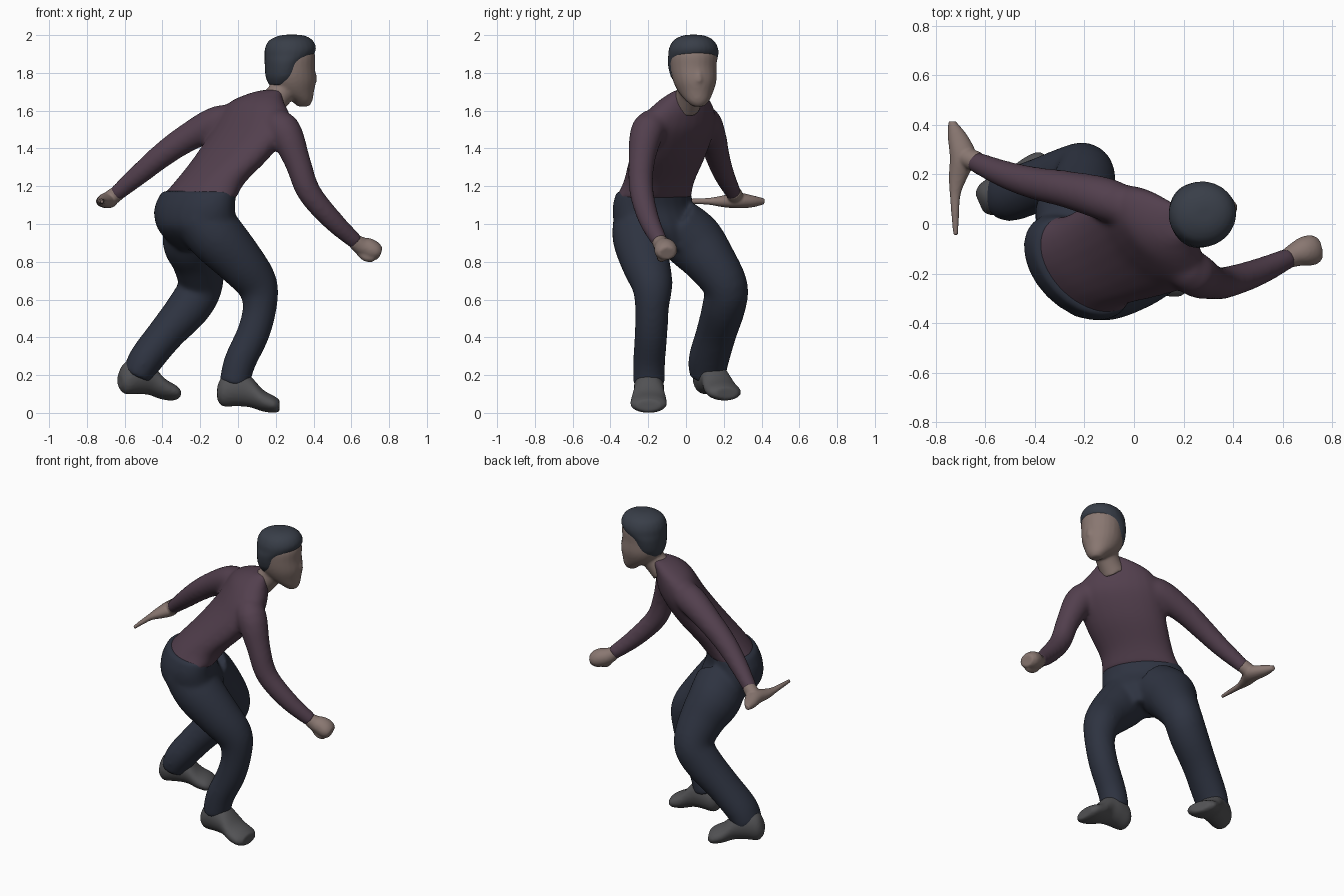
import bpy, bmesh, math
from mathutils import Vector


def material(name, rgb):
    m = bpy.data.materials.new(name)
    m.diffuse_color = (*rgb, 1)
    return m


SHIRT = material("plum cloth", (0.085, 0.05, 0.075))
NAVY = material("navy cloth", (0.027, 0.033, 0.052))
SKIN = material("skin", (0.25, 0.185, 0.165))
HAIR = material("dark hair", (0.04, 0.048, 0.065))
SHOE = material("grey leather", (0.085, 0.085, 0.09))
UP = (0, 0, 1)
BODY_SIDE = (0.7, -0.7, 0)      # twisted line through shoulders and hips
HEAD_SIDE = (0.2, -0.98, 0)


def loft(bm, rings, side=(0, 1, 0), axis=None, seg=24, sub=4):
    """Smooth closed tube through rings (x, y, z, half width, half depth)."""
    keys = [Vector(r if len(r) == 5 else (*r, r[3])) for r in rings]
    pts = []
    for i in range(len(keys) - 1):
        p0, p1, p2 = keys[max(i - 1, 0)], keys[i], keys[i + 1]
        p3 = keys[min(i + 2, len(keys) - 1)]
        for k in range(sub):
            t = k / sub
            pts.append((p1 * 2 + (p2 - p0) * t + (p0 * 2 - p1 * 5 + p2 * 4 - p3) * t * t
                        + (p1 * 3 - p0 - p2 * 3 + p3) * t ** 3) * 0.5)
    pts.append(keys[-1])
    loops = []
    for i, p in enumerate(pts):
        a, b = pts[max(i - 1, 0)], pts[min(i + 1, len(pts) - 1)]
        n = Vector(axis).normalized() if axis else Vector((b - a)[:3]).normalized()
        u = Vector(side)
        u = (u - n * u.dot(n)).normalized()
        v = n.cross(u)
        c = Vector(p[:3])
        loops.append([bm.verts.new(c + u * p[3] * math.cos(w) + v * p[4] * math.sin(w))
                      for w in (2 * math.pi * k / seg for k in range(seg))])
    for r, s in zip(loops, loops[1:]):
        for k in range(seg):
            j = (k + 1) % seg
            bm.faces.new((r[k], r[j], s[j], s[k]))
    bm.faces.new(loops[0][::-1])
    bm.faces.new(loops[-1])


def finish(bm, name, mat, voxel=0.012, smooth=4):
    """Fuse the overlapping tubes into one smooth skin."""
    bmesh.ops.recalc_face_normals(bm, faces=bm.faces)
    me = bpy.data.meshes.new(name)
    bm.to_mesh(me)
    bm.free()
    me.materials.append(mat)
    me.polygons.foreach_set("use_smooth", [True] * len(me.polygons))
    ob = bpy.data.objects.new(name, me)
    bpy.context.collection.objects.link(ob)
    r = ob.modifiers.new("fuse", 'REMESH')
    r.mode, r.voxel_size, r.use_smooth_shade = 'VOXEL', voxel, True
    s = ob.modifiers.new("soften", 'SMOOTH')
    s.factor, s.iterations = 0.5, smooth
    return ob


# shirt: torso and both sleeves
bm = bmesh.new()
loft(bm, [(-.215, -.175, 1.13, .245, .15), (-.15, -.145, 1.22, .22, .15),
          (-.035, -.10, 1.35, .24, .15), (.055, -.06, 1.48, .255, .14),
          (.085, -.035, 1.57, .24, .125), (.10, -.01, 1.645, .175, .105),
          (.145, -.0, 1.69, .10, .08), (.19, .005, 1.71, .06, .055)], BODY_SIDE, UP)
loft(bm, [(.15, -.12, 1.54, .07), (.24, -.20, 1.50, .09), (.315, -.235, 1.33, .07),
          (.375, -.235, 1.17, .064), (.50, -.195, 1.02, .056), (.63, -.135, .90, .042)])
loft(bm, [(.04, .03, 1.55, .07), (-.10, .095, 1.54, .088), (-.27, .14, 1.455, .075),
          (-.40, .165, 1.365, .066), (-.52, .20, 1.265, .056), (-.65, .255, 1.155, .042)])
finish(bm, "shirt", SHIRT, smooth=14)

# trousers: pelvis and both bent legs
bm = bmesh.new()
loft(bm, [(-.19, -.10, .86, .15, .11), (-.215, -.155, .97, .235, .18),
          (-.23, -.175, 1.08, .255, .165), (-.205, -.17, 1.175, .236, .15)], BODY_SIDE, UP)
loft(bm, [(-.20, -.23, 1.04, .15), (-.11, -.24, .93, .15), (.01, -.215, .80, .13),
          (.10, -.18, .68, .11), (.115, -.18, .56, .09), (.08, -.185, .42, .087),
          (.01, -.195, .27, .085), (-.02, -.195, .15, .085, .08)])
loft(bm, [(-.22, -.06, 1.0, .15), (-.24, .04, .91, .16), (-.21, .13, .80, .138),
          (-.20, .21, .67, .118), (-.26, .20, .56, .115), (-.38, .16, .42, .108, .098),
          (-.49, .12, .28, .108, .092), (-.535, .115, .19, .095, .08)])
finish(bm, "trousers", NAVY, smooth=14)

# shoes: (distance from heel, half width, bottom, top)
SHOE_PROFILE = [(0, .04, .07, .14), (.03, .068, .035, .20), (.10, .08, .035, .23),
                (.17, .08, .03, .20), (.24, .095, .008, .125), (.30, .095, 0, .09),
                (.33, .065, .008, .07)]
for name, hx, hy, dx, dy, lift in (("right_shoe", -.11, -.195, 1, -.01, 0),
                                   ("left_shoe", -.625, .085, .91, .40, .065)):
    bm = bmesh.new()
    loft(bm, [(hx + dx * s, hy + dy * s, lift + (lo + hi) / 2, w, (hi - lo) / 2)
              for s, w, lo, hi in SHOE_PROFILE], (-dy, dx, 0), (dx, dy, 0))
    finish(bm, name, SHOE, .009)

# head with neck, slight nose and mouth
bm = bmesh.new()
loft(bm, [(.345, .065, 1.622, .03), (.338, .062, 1.65, .06, .055), (.30, .052, 1.70, .092, .103),
          (.285, .046, 1.76, .115, .128), (.28, .04, 1.83, .122, .128),
          (.28, .04, 1.90, .122, .128), (.28, .04, 1.95, .09, .10)], HEAD_SIDE, UP)
loft(bm, [(.16, -.0, 1.62, .075), (.215, .015, 1.68, .07), (.28, .04, 1.76, .075)])
loft(bm, [(.395, .065, 1.82, .012), (.40, .068, 1.78, .018), (.40, .068, 1.752, .018),
          (.39, .065, 1.74, .012)], axis=UP)
loft(bm, [(.38, .06, 1.705, .04, .015), (.387, .062, 1.69, .035, .012),
          (.372, .06, 1.675, .04, .015)], HEAD_SIDE, UP)
finish(bm, "head", SKIN, .009, 6)

# short hair cap
bm = bmesh.new()
loft(bm, [(.225, .028, 1.735, .075, .06), (.235, .03, 1.78, .112, .088),
          (.245, .032, 1.85, .130, .103), (.268, .038, 1.89, .133, .128),
          (.278, .04, 1.93, .130, .136), (.28, .04, 1.97, .108, .118),
          (.285, .04, 1.993, .07, .08), (.285, .04, 2.002, .03, .04)], HEAD_SIDE, UP)
finish(bm, "hair", HAIR, .009)

# right fist
bm = bmesh.new()
loft(bm, [(.61, -.145, .915, .038), (.65, -.125, .885, .048), (.69, -.11, .87, .06, .055),
          (.725, -.105, .855, .06, .05), (.75, -.10, .845, .045, .035)])
loft(bm, [(.65, -.125, .85, .025), (.68, -.13, .825, .025), (.72, -.13, .82, .02)])
finish(bm, "right_hand", SKIN, .008)

# left hand reaching sideways with a thin tapering blade-like extension
bm = bmesh.new()
loft(bm, [(-.735, .415, 1.12, .015), (-.71, .35, 1.12, .042, .032),
          (-.69, .27, 1.125, .054, .042), (-.71, .19, 1.12, .038, .03),
          (-.722, .12, 1.12, .022, .018), (-.722, .03, 1.12, .015, .014),
          (-.72, -.045, 1.118, .010)], (1, 0, 0), (0, 1, 0))
loft(bm, [(-.63, .25, 1.17, .04), (-.67, .265, 1.14, .042), (-.70, .275, 1.12, .035)])
finish(bm, "left_hand", SKIN, .006, 3)
